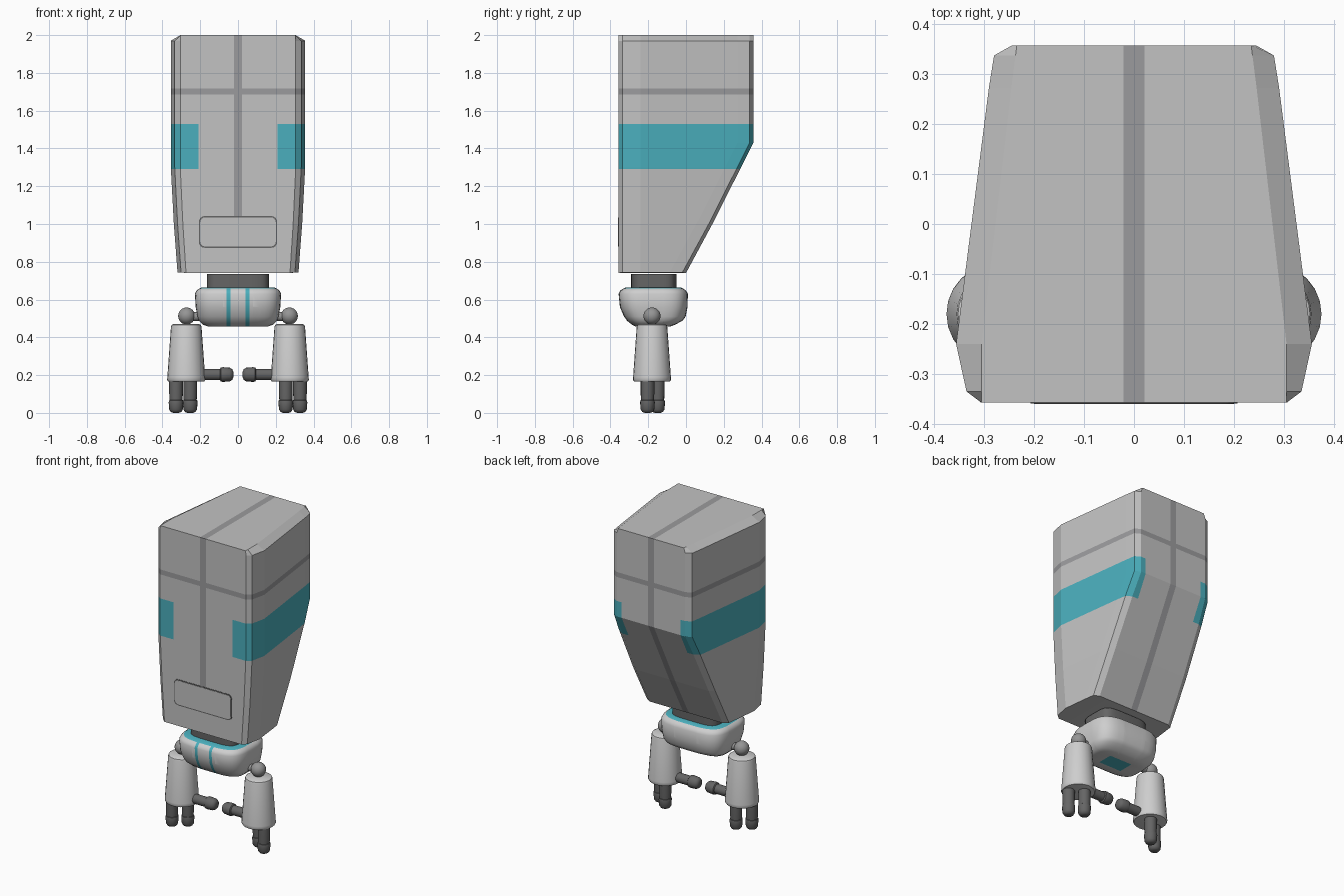
import bpy, bmesh, math
from mathutils import Vector, Matrix

if "Cube" in bpy.data.objects:
    bpy.data.objects.remove(bpy.data.objects["Cube"])


def material(name, r, g, b):
    m = bpy.data.materials.new(name)
    m.diffuse_color = (r, g, b, 1)
    m.use_nodes = True
    m.node_tree.nodes["Principled BSDF"].inputs["Base Color"].default_value = m.diffuse_color
    return m


SHELL = material("shell_grey", 0.54, 0.54, 0.54)
SEAM = material("seam_grey", 0.33, 0.33, 0.34)
TEAL = material("teal", 0.07, 0.43, 0.51)
LIGHT = material("light_grey", 0.62, 0.62, 0.62)
JOINT = material("joint_grey", 0.30, 0.30, 0.30)
DARK = material("dark_grey", 0.13, 0.13, 0.13)


def finish(name, bm, mats, smooth=None):
    bmesh.ops.recalc_face_normals(bm, faces=bm.faces)
    me = bpy.data.meshes.new(name)
    bm.to_mesh(me)
    bm.free()
    for m in mats:
        me.materials.append(m)
    ob = bpy.data.objects.new(name, me)
    bpy.context.collection.objects.link(ob)
    if smooth:
        bpy.ops.object.select_all(action='DESELECT')
        ob.select_set(True)
        bpy.context.view_layer.objects.active = ob
        bpy.ops.object.shade_smooth_by_angle(angle=math.radians(smooth))
    return ob


def loft(rings):
    """Skin closed rings of equal length and cap both ends."""
    bm = bmesh.new()
    vs = [[bm.verts.new(p) for p in r] for r in rings]
    n = len(vs[0])
    for a, b in zip(vs, vs[1:]):
        for i in range(n):
            j = (i + 1) % n
            bm.faces.new((a[i], a[j], b[j], b[i]))
    bm.faces.new(vs[0][::-1])
    bm.faces.new(vs[-1])
    bmesh.ops.recalc_face_normals(bm, faces=bm.faces)
    return bm


def cut(bm, axis, values):
    for v in values:
        no, co = Vector((0, 0, 0)), Vector((0, 0, 0))
        no[axis], co[axis] = 1, v
        bmesh.ops.bisect_plane(bm, geom=bm.verts[:] + bm.edges[:] + bm.faces[:],
                               plane_co=co, plane_no=no, dist=1e-5)
    bm.normal_update()


def lathe(name, profile, mat, origin, axis=(0, 0, 1), seg=24):
    """Revolve (radius, height) points around an axis through origin."""
    rot = Vector((0, 0, 1)).rotation_difference(Vector(axis)).to_matrix().to_4x4()
    rings = [[(r * math.cos(math.tau * i / seg), r * math.sin(math.tau * i / seg), h)
              for i in range(seg)] for r, h in profile]
    bm = loft(rings)
    bm.transform(Matrix.Translation(origin) @ rot)
    return finish(name, bm, [mat], 40)


def rounded_ring(z, hx, y0, y1, power, seg=40):
    cy, hy = (y0 + y1) / 2, (y1 - y0) / 2
    def p(v):
        return math.copysign(abs(v) ** (2 / power), v)
    return [(hx * p(math.cos(math.tau * i / seg)), cy + hy * p(math.sin(math.tau * i / seg)), z)
            for i in range(seg)]


# Upper shell: tapered, chamfered plan, with the back sloping in below
def shell_ring(z, s, top=False):
    yb = 0.357 - max(0, 1.43 - z) * 0.505
    half = []
    for y, off in ((-0.357, 0.065), (-0.335, 0.033), (-0.24, 0),
                   (yb - 0.085, 0), (yb - 0.02, 0.002), (yb, 0.035)):
        x = (0.325 - 0.128 * y - off) * s
        if top:
            x = min(x, (0.325 - 0.128 * y - 0.045))
            x = min(x, 0.305)
        zz = z + (0.02 * min(1, x / 0.3) if z < 0.8 else 0)
        half.append((x, y, zz))
    return half + [(-x, y, zz) for x, y, zz in reversed(half)]


bm = loft([shell_ring(0.723, 0.9), shell_ring(1.0, 0.955), shell_ring(1.3, 1),
           shell_ring(1.43, 1), shell_ring(1.97, 1), shell_ring(2.0, 1, True)])
cut(bm, 2, (1.04, 1.29, 1.53, 1.685, 1.717))
cut(bm, 0, (-0.21, -0.021, 0.021, 0.21))
for f in bm.faces:
    c, n = f.calc_center_median(), f.normal
    front_low = n.y < -0.7 and c.z < 1.04
    if 1.685 < c.z < 1.717 or (abs(c.x) < 0.021 and n.z > -0.8 and not front_low):
        f.material_index = 1
    elif 1.29 < c.z < 1.53 and abs(c.x) > 0.21:
        f.material_index = 2
finish("upper_shell", bm, [SHELL, SEAM, TEAL])


# Front hatch: a thin dark outline plate with a shell-coloured plate on it
def hatch(name, hx, hz, r, y, mat):
    ring = []
    for k, (sx, sz) in enumerate(((1, 1), (-1, 1), (-1, -1), (1, -1))):
        for i in range(5):
            a = math.pi / 2 * (k + i / 4)
            ring.append((sx * (hx - r) + r * math.cos(a), 0.958 + sz * (hz - r) + r * math.sin(a)))
    finish(name, loft([[(x, yy, z) for x, z in ring] for yy in (-0.355, y)]), [mat])


hatch("hatch_outline", 0.207, 0.084, 0.03, -0.3585, DARK)
hatch("hatch_panel", 0.2, 0.077, 0.025, -0.36, SHELL)

# Neck
finish("neck", loft([rounded_ring(z, 0.165, -0.29, -0.05, 4.5) for z in (0.65, 0.735)]), [DARK], 40)

# Pelvis with teal stripes, top rim and underside plate
bm = loft([rounded_ring(z, hx, y0, y1, 3.6) for z, hx, y0, y1 in (
    (0.458, 0.16, -0.27, -0.08), (0.466, 0.185, -0.285, -0.06), (0.488, 0.207, -0.312, -0.018),
    (0.51, 0.215, -0.328, -0.002), (0.56, 0.224, -0.35, 0.008), (0.63, 0.228, -0.357, 0.01),
    (0.648, 0.22, -0.348, 0.0), (0.658, 0.205, -0.333, -0.015), (0.665, 0.19, -0.318, -0.03))])
cut(bm, 0, (-0.08, -0.06, -0.041, 0.041, 0.06, 0.08))
cut(bm, 1, (-0.22, -0.12))
for f in bm.faces:
    c, n = f.calc_center_median(), f.normal
    stripe = 0.041 < abs(c.x) < 0.06 and c.y < -0.25 and n.z > -0.95
    plate = n.z < -0.95 and abs(c.x) < 0.08 and -0.22 < c.y < -0.12
    if stripe or plate or c.z > 0.658:
        f.material_index = 1
finish("pelvis", bm, [LIGHT, TEAL], 35)

# Limbs, mirrored left and right
ball = [(0.045 * math.sin(math.pi * (i + 0.05) / 12.1), -0.045 * math.cos(math.pi * (i + 0.05) / 12.1))
        for i in range(13)]
arm = [(0.085, 0.165), (0.096, 0.167), (0.101, 0.175), (0.1, 0.19),
       (0.081, 0.455), (0.078, 0.465), (0.07, 0.47)]
knuckle = [(0.034, 0.06), (0.036, 0.1), (0.036, 0.18)]
tip = [(0.015, 0), (0.028, 0.005), (0.036, 0.018), (0.039, 0.055), (0.037, 0.066), (0.028, 0.072)]
Y = -0.18
for side, s in (("left", -1), ("right", 1)):
    lathe(side + "_ball_joint", ball, JOINT, (s * 0.272, Y, 0.513))
    lathe(side + "_joint_pin", [(0.023, 0), (0.023, 0.08)], JOINT, (s * 0.185, Y, 0.51), (s, 0, 0), 16)
    lathe(side + "_forearm", arm, LIGHT, (s * 0.274, Y, 0))
    for label, x, y in (("outer", 0.328, -0.204), ("inner", 0.253, -0.15)):
        lathe(f"{side}_{label}_finger", knuckle, DARK, (s * x, y, 0), seg=16)
        lathe(f"{side}_{label}_fingertip", tip, DARK, (s * x, y, 0), seg=16)
    # Thumb points inward, lying flat
    lathe(side + "_thumb", [(0.03, 0.05), (0.03, 0.2)], DARK, (s * 0.025, Y, 0.203), (s, 0, 0), 16)
    lathe(side + "_thumb_tip", tip, DARK, (s * 0.025, Y, 0.203), (s, 0, 0), 16)
